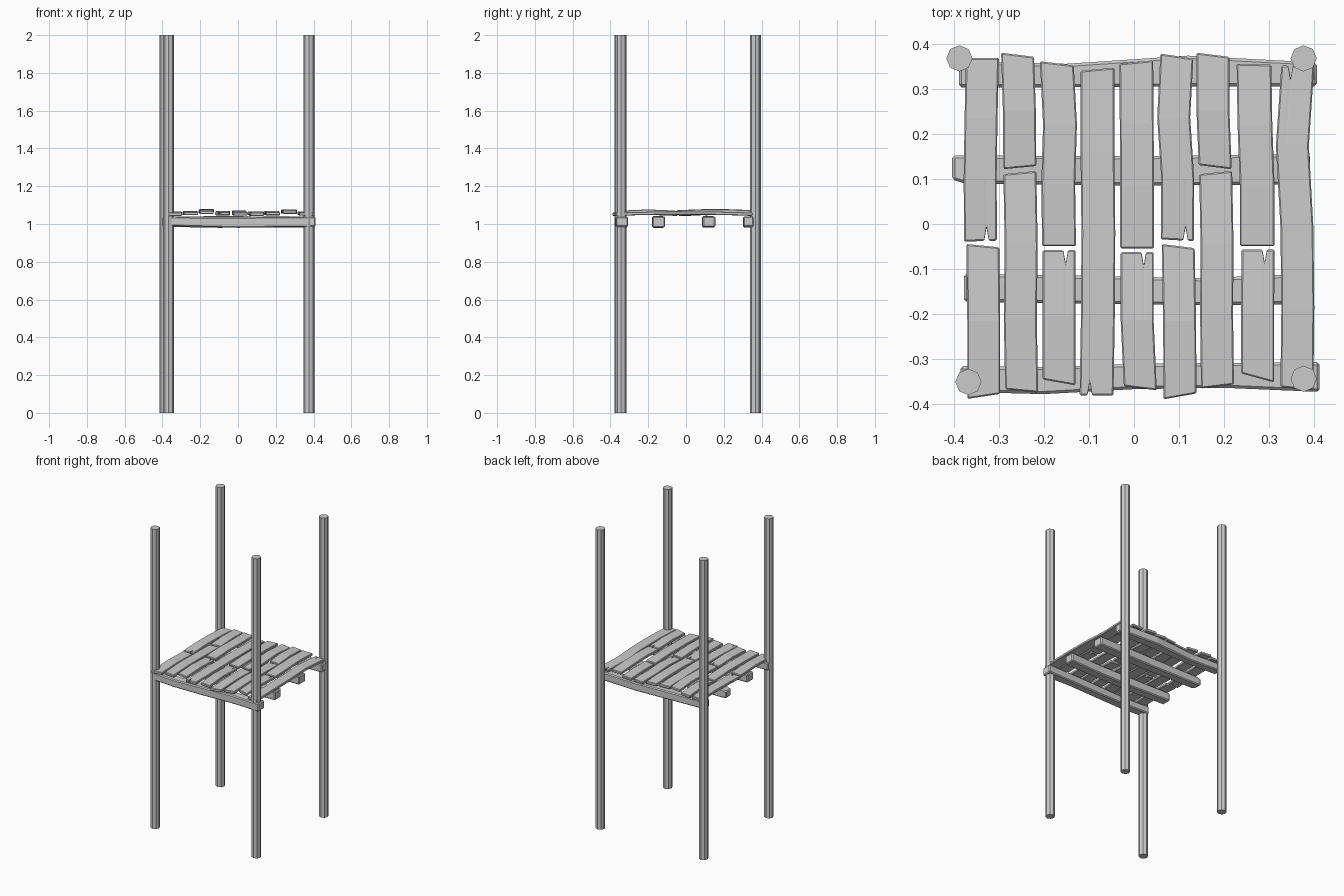
import bpy, bmesh

wood = bpy.data.materials.new("weathered grey wood")
wood.diffuse_color = (0.6, 0.6, 0.6, 1)


def make_object(name, bm, bevel=0):
    bmesh.ops.recalc_face_normals(bm, faces=bm.faces[:])
    mesh = bpy.data.meshes.new(name)
    bm.to_mesh(mesh)
    bm.free()
    mesh.materials.append(wood)
    ob = bpy.data.objects.new(name, mesh)
    bpy.context.collection.objects.link(ob)
    if bevel:
        mod = ob.modifiers.new("worn edges", 'BEVEL')
        mod.width = bevel
        mod.segments = 1
        mod.limit_method = 'ANGLE'
        mod.angle_limit = 0.7
    return ob


def slab(bm, rows):
    """Closed slab from rows of (top, bottom) point pairs."""
    top = [[bm.verts.new(p[0]) for p in r] for r in rows]
    bot = [[bm.verts.new(p[1]) for p in r] for r in rows]
    n, m = len(rows), len(rows[0])
    for i in range(n - 1):
        for j in range(m - 1):
            for g in (top, bot):
                bm.faces.new((g[i][j], g[i + 1][j], g[i + 1][j + 1], g[i][j + 1]))
        for j in (0, m - 1):
            bm.faces.new((top[i][j], top[i + 1][j], bot[i + 1][j], bot[i][j]))
    for i in (0, n - 1):
        for j in range(m - 1):
            bm.faces.new((top[i][j], top[i][j + 1], bot[i][j + 1], bot[i][j]))


def plank(name, xs, y_back, y_front, z, skew=(0, 0), notch=None, end=-1, w=0.073, arch=0.006):
    """Board along y: xs are centre positions from back to front, skew tilts
    the ends, notch is a crack position across the width at the given end."""
    cols = [0, 1] if notch is None else [0, notch - 0.07, notch, notch + 0.07, 1]
    rows, n = [], len(xs)
    for i, x in enumerate(xs):
        f = i / (n - 1)
        row = []
        for t in cols:
            y = y_back + (y_front - y_back) * f
            if i == 0:
                y += skew[0] * (t - 0.5)
            if i == n - 1:
                y += skew[1] * (t - 0.5)
            if t == notch and i == (n - 1 if end == -1 else 0):
                y += 0.03 if end == -1 else -0.03
            h = z + arch * 4 * f * (1 - f)
            px = x + (t - 0.5) * w
            row.append(((px, y, h + 0.017), (px, y, h)))
        rows.append(row)
    bm = bmesh.new()
    slab(bm, rows)
    make_object(name, bm, 0.003)


def beam(name, stations):
    """Beam along x: stations are (x, y_low, y_high, z_low, z_high)."""
    bm = bmesh.new()
    slab(bm, [[((x, y, zh), (x, y, zl)) for y in (y0, y1)]
              for x, y0, y1, zl, zh in stations])
    make_object(name, bm, 0.006)


# Four octagonal posts
for name, x, y in (("back_left_post", -0.387, 0.367), ("back_right_post", 0.376, 0.367),
                   ("front_left_post", -0.367, -0.35), ("front_right_post", 0.376, -0.343)):
    bm = bmesh.new()
    bmesh.ops.create_cone(bm, cap_ends=True, segments=8, radius1=0.029, radius2=0.029, depth=2)
    bmesh.ops.translate(bm, verts=bm.verts[:], vec=(x, y, 1))
    make_object(name, bm)

# Support beams
beam("back_beam", [(-0.388, 0.303, 0.36, 0.99, 1.04), (-0.15, 0.303, 0.355, 0.982, 1.035),
                   (0.12, 0.305, 0.373, 0.985, 1.04), (0.405, 0.305, 0.358, 0.985, 1.04)])
beam("inner_back_beam", [(-0.403, 0.098, 0.152, 0.99, 1.035), (-0.375, 0.09, 0.152, 0.985, 1.04),
                         (0, 0.085, 0.15, 0.982, 1.042), (0.39, 0.088, 0.155, 0.983, 1.04)])
beam("inner_front_beam", [(-0.377, -0.172, -0.11, 0.985, 1.04), (-0.1, -0.177, -0.115, 0.98, 1.04),
                          (0.15, -0.18, -0.12, 0.982, 1.042), (0.397, -0.177, -0.11, 0.982, 1.04)])
beam("front_beam", [(-0.385, -0.372, -0.315, 0.99, 1.04), (-0.2, -0.377, -0.317, 0.985, 1.035),
                    (0.0, -0.366, -0.31, 0.98, 1.035), (0.2, -0.363, -0.308, 0.983, 1.038),
                    (0.411, -0.372, -0.306, 0.985, 1.038)])

# Back row of short planks
plank("back_plank_1", (-0.336, -0.339, -0.341, -0.340), 0.368, -0.038, 1.042, (0, 0.002), 0.68)
plank("back_plank_2", (-0.258, -0.254, -0.253), 0.375, 0.125, 1.047, (-0.009, 0.007))
plank("back_plank_3", (-0.171, -0.164, -0.168, -0.166), 0.356, -0.049, 1.056, (-0.009, 0), w=0.075)
plank("back_plank_5", (0.005, 0.006, 0.007, 0.007), 0.359, -0.054, 1.048, (0.007, 0), w=0.075)
plank("back_plank_6", (0.095, 0.088, 0.097, 0.096), 0.372, -0.036, 1.043, (-0.011, -0.004), 0.75)
plank("back_plank_7", (0.175, 0.175, 0.180), 0.375, 0.126, 1.047, (-0.009, -0.009))
plank("back_plank_8", (0.266, 0.268, 0.273, 0.273), 0.354, -0.049, 1.055, (-0.002, 0), w=0.077)

# Front row of short planks
plank("front_plank_1", (-0.335, -0.333, -0.333), -0.048, -0.382, 1.043, (-0.007, 0.011))
plank("front_plank_2", (-0.253, -0.250, -0.252, -0.249), 0.114, -0.37, 1.047, (0.007, -0.007))
plank("front_plank_3", (-0.166, -0.166, -0.166), -0.058, -0.351, 1.053, (0, -0.013), 0.7, 0)
plank("front_plank_5", (0.007, 0.007, 0.014), -0.062, -0.364, 1.045, (0, -0.009), 0.7, 0)
plank("front_plank_6", (0.098, 0.101, 0.102), -0.049, -0.382, 1.043, (-0.009, 0.013))
plank("front_plank_7", (0.181, 0.184, 0.183, 0.185), 0.114, -0.36, 1.046, (0.007, 0.009))
plank("front_plank_8", (0.275, 0.274, 0.274), -0.056, -0.341, 1.054, (0, -0.02), 0.7, 0)

# Full-length planks
plank("long_plank_4", (-0.081, -0.081, -0.079, -0.080, -0.083), 0.343, -0.38, 1.046, (0.007, 0), 0.3, w=0.075)
plank("long_plank_9", (0.363, 0.351, 0.361, 0.363, 0.361), 0.352, -0.365, 1.044, (0.002, -0.007), 0.28, 0)
